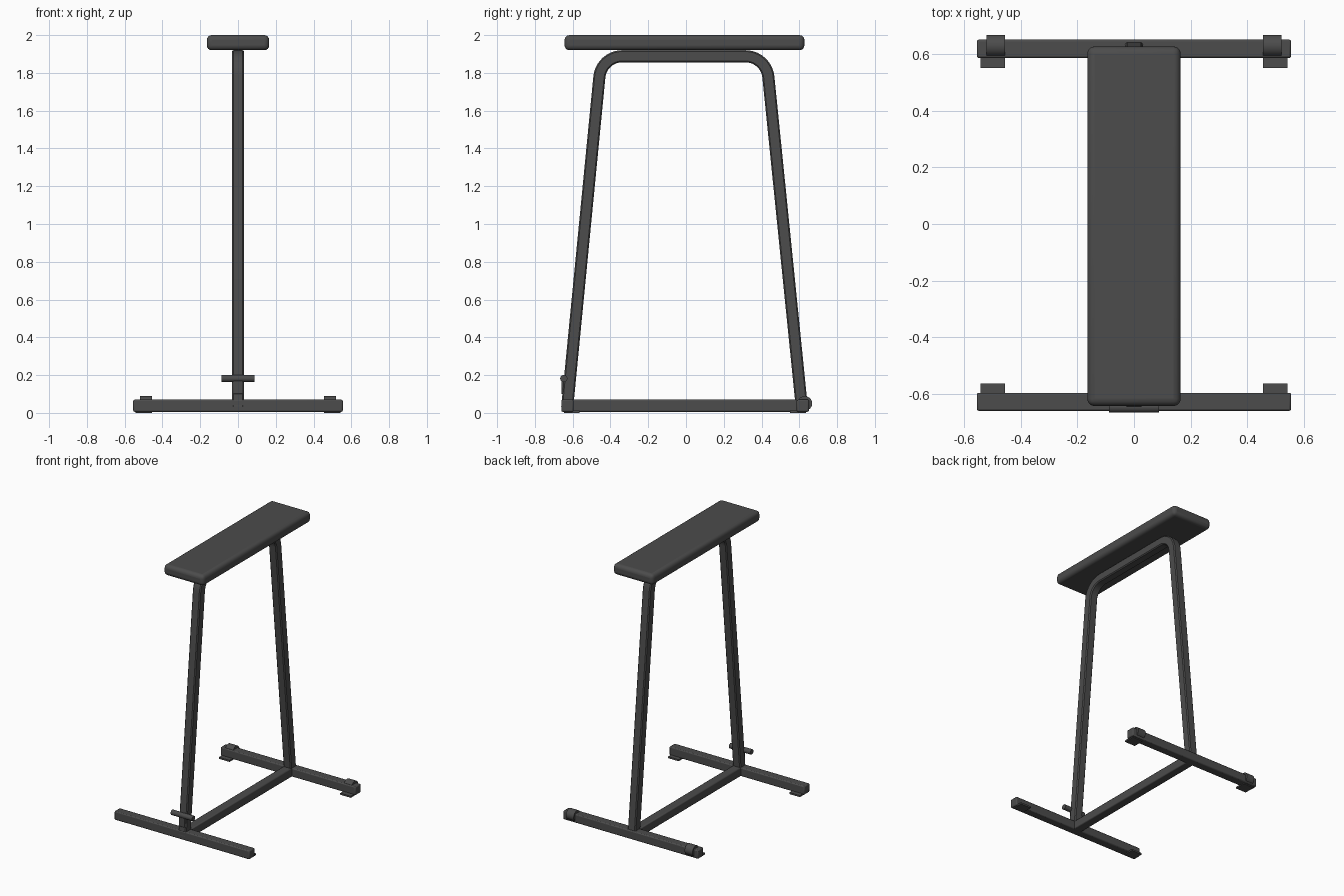
import bpy, bmesh, math
from mathutils import Vector

if "Cube" in bpy.data.objects:
    bpy.data.objects.remove(bpy.data.objects["Cube"])

dark = bpy.data.materials.new("dark grey")
dark.diffuse_color = (0.072, 0.072, 0.072, 1)
dark.use_nodes = True
dark.node_tree.nodes["Principled BSDF"].inputs["Base Color"].default_value = dark.diffuse_color


def finish(name, bm, bevel=0, segs=2):
    bmesh.ops.recalc_face_normals(bm, faces=bm.faces)
    me = bpy.data.meshes.new(name)
    bm.to_mesh(me)
    bm.free()
    me.materials.append(dark)
    ob = bpy.data.objects.new(name, me)
    bpy.context.collection.objects.link(ob)
    bpy.context.view_layer.objects.active = ob
    ob.select_set(True)
    if bevel:
        m = ob.modifiers.new("bevel", 'BEVEL')
        m.width, m.segments = bevel, segs
    bpy.ops.object.shade_smooth_by_angle(angle=math.radians(35))
    ob.select_set(False)
    return ob


def box(name, lo, hi, bevel=0, segs=2):
    bm = bmesh.new()
    bmesh.ops.create_cube(bm, size=1)
    for v in bm.verts:
        v.co = Vector([(a + b) / 2 + c * (b - a) for a, b, c in zip(lo, hi, v.co)])
    return finish(name, bm, bevel, segs)


def rod(name, x0, x1, y, z, r, bevel=0):
    # cylinder lying along x
    bm = bmesh.new()
    bmesh.ops.create_cone(bm, cap_ends=True, segments=24, radius1=r, radius2=r, depth=x1 - x0)
    for v in bm.verts:
        v.co = Vector(((x0 + x1) / 2 + v.co.z, y + v.co.x, z + v.co.y))
    return finish(name, bm)


def fillet(a, corner, b, t, n=10):
    # arc-like rounding of a path corner with tangent length t
    p, q = corner + (a - corner).normalized() * t, corner + (b - corner).normalized() * t
    w = math.sin((a - corner).angle(b - corner) / 2)
    pts = []
    for i in range(n + 1):
        s = i / n
        k = [(1 - s) ** 2, 2 * s * (1 - s) * w, s * s]
        pts.append((p * k[0] + corner * k[1] + q * k[2]) / sum(k))
    return pts


# bent frame: rounded square tube swept along a path in the yz plane
A, B, C, D = (Vector(p) for p in ((-0.629, 0.03), (-0.448, 1.888), (0.425, 1.888), (0.613, 0.03)))
path = [A] + fillet(A, B, C, 0.11) + fillet(B, C, D, 0.11) + [D]
h, c = 0.032, 0.025
section = [(h, -c), (h, c), (c, h), (-c, h), (-h, c), (-h, -c), (-c, -h), (c, -h)]
bm = bmesh.new()
rings = []
for i, p in enumerate(path):
    d = (path[min(i + 1, len(path) - 1)] - path[max(i - 1, 0)]).normalized()
    if i in (0, 1):
        d = (B - A).normalized()
    elif i >= len(path) - 2:
        d = (D - C).normalized()
    nrm = Vector((-d.y, d.x))
    rings.append([bm.verts.new((u, p.x + nrm.x * v, p.y + nrm.y * v)) for u, v in section])
for r0, r1 in zip(rings, rings[1:]):
    for j in range(8):
        k = (j + 1) % 8
        bm.faces.new((r0[j], r0[k], r1[k], r1[j]))
bm.faces.new(rings[0])
bm.faces.new(rings[-1])
finish("bent_frame", bm)

# padded top
box("top_pad", (-0.165, -0.643, 1.92), (0.165, 0.627, 2.0), 0.026, 4)

# base bars
box("front_base_bar", (-0.555, -0.66, 0.006), (0.555, -0.596, 0.07), 0.007)
box("rear_base_bar", (-0.555, 0.586, 0.006), (0.555, 0.651, 0.07), 0.007)
box("centre_base_bar", (-0.033, -0.61, 0.006), (0.033, 0.6, 0.07), 0.007)

# foot plates and transport wheels at both sides
for s, side in ((-1, "left"), (1, "right")):
    x0, x1 = sorted((s * 0.455, s * 0.542))
    box("front_foot_plate_" + side, (x0, -0.645, 0), (x1, -0.563, 0.012))
    box("rear_foot_plate_" + side, (x0, 0.55, 0), (x1, 0.635, 0.012))
    x0, x1 = sorted((s * 0.456, s * 0.52))
    rod("wheel_" + side, x0, x1, 0.629, 0.05, 0.039)

# front handle and its bracket
rod("handle", -0.088, 0.088, -0.647, 0.182, 0.019)
box("handle_bracket", (-0.026, -0.66, 0.1), (0.026, -0.63, 0.185), 0.005)
